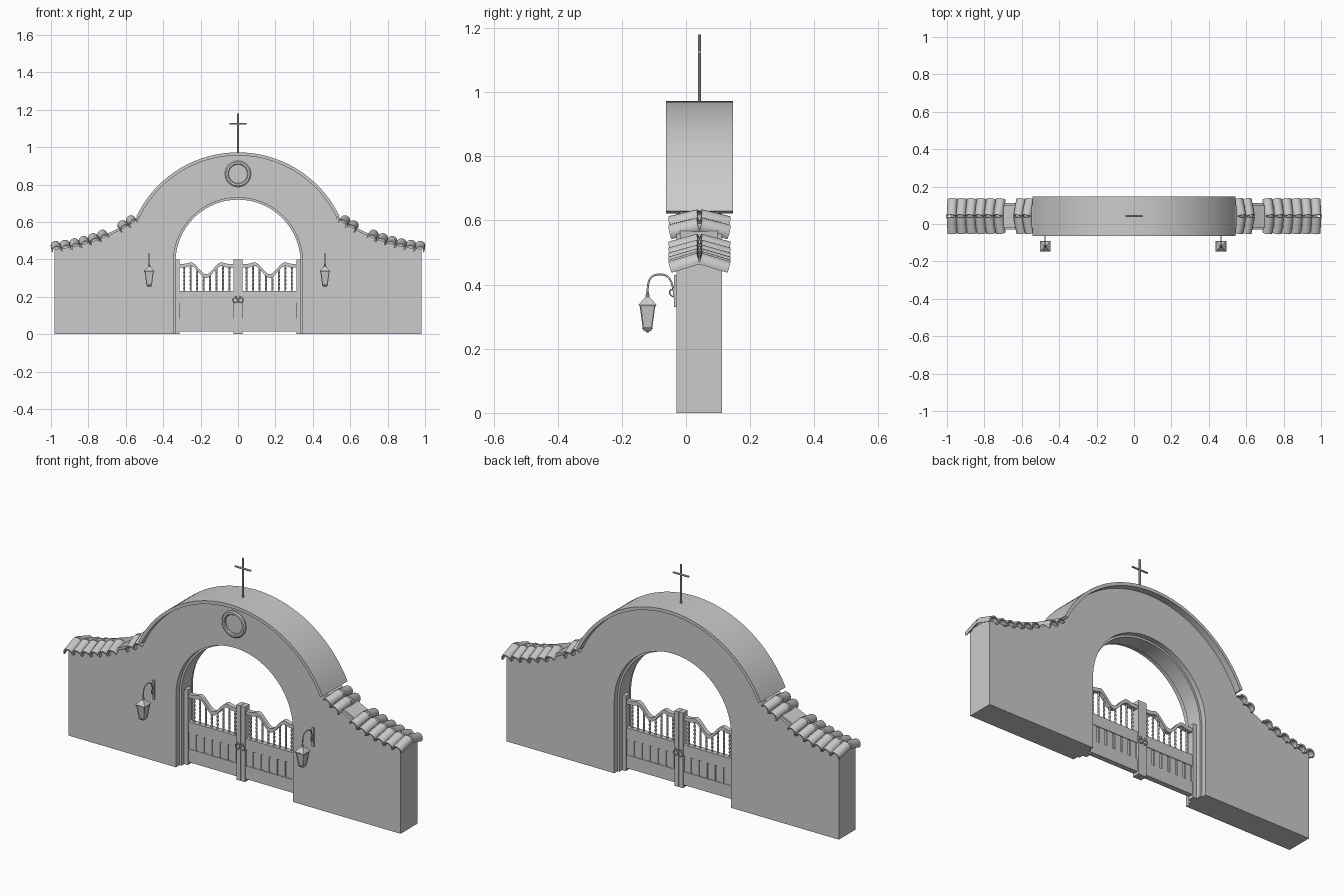
import bpy, bmesh, math
from mathutils import Matrix, Vector

if "Cube" in bpy.data.objects:
    bpy.data.objects.remove(bpy.data.objects["Cube"])

grey = bpy.data.materials.new("plain_grey")
grey.use_nodes = True
grey.diffuse_color = (0.6, 0.6, 0.6, 1)
grey.node_tree.nodes["Principled BSDF"].inputs["Base Color"].default_value = (0.6, 0.6, 0.6, 1)

MID = 0.042            # depth of the wall's centre line


def smooth(obj):
    bpy.ops.object.select_all(action="DESELECT")
    obj.select_set(True)
    bpy.context.view_layer.objects.active = obj
    bpy.ops.object.shade_smooth_by_angle(angle=math.radians(35))


def finish(name, bm, soft=False):
    bmesh.ops.recalc_face_normals(bm, faces=bm.faces)
    mesh = bpy.data.meshes.new(name)
    bm.to_mesh(mesh)
    bm.free()
    mesh.materials.append(grey)
    obj = bpy.data.objects.new(name, mesh)
    bpy.context.collection.objects.link(obj)
    if soft:
        smooth(obj)
    return obj


def prism(name, outline, y0, y1, soft=False):
    """Extrude an x-z outline along y."""
    bm = bmesh.new()
    face = bm.faces.new([bm.verts.new((x, y0, z)) for x, z in outline])
    new = bmesh.ops.extrude_face_region(bm, geom=[face])["geom"]
    bmesh.ops.translate(bm, vec=(0, y1 - y0, 0),
                        verts=[v for v in new if isinstance(v, bmesh.types.BMVert)])
    return finish(name, bm, soft)


def box(name, x0, x1, y0, y1, z0, z1):
    return prism(name, [(x0, z0), (x1, z0), (x1, z1), (x0, z1)], y0, y1)


def cone(name, loc, r1, r2, depth, sides, turn=0.0, axis="Z", panel=0.0):
    bm = bmesh.new()
    bmesh.ops.create_cone(bm, cap_ends=True, segments=sides, radius1=r1, radius2=r2, depth=depth)
    if panel:
        sides_only = [f for f in bm.faces if abs(f.normal.z) < 0.7]
        bmesh.ops.inset_individual(bm, faces=sides_only, thickness=panel, depth=-panel)
    rot = Matrix.Rotation(turn, 4, "Z")
    if axis == "X":
        rot = Matrix.Rotation(math.pi / 2, 4, "Y") @ rot
    bmesh.ops.transform(bm, matrix=Matrix.Translation(loc) @ rot, verts=bm.verts)
    return finish(name, bm, sides > 4)


def tube(name, points, radius, cyclic=False):
    curve = bpy.data.curves.new(name, "CURVE")
    curve.dimensions = "3D"
    curve.bevel_depth = radius
    curve.bevel_resolution = 2
    curve.use_fill_caps = True
    spline = curve.splines.new("NURBS")
    spline.points.add(len(points) - 1)
    for p, co in zip(spline.points, points):
        p.co = (*co, 1)
    spline.use_endpoint_u = True
    spline.use_cyclic_u = cyclic
    spline.order_u = 3
    curve.materials.append(grey)
    obj = bpy.data.objects.new(name, curve)
    bpy.context.collection.objects.link(obj)
    return obj


def arc(radius, cz, a0, a1, steps):
    angles = [math.radians(a0 + (a1 - a0) * i / steps) for i in range(steps + 1)]
    return [(radius * math.cos(a), cz + radius * math.sin(a)) for a in angles]


def mirrored(points):
    return [(-x, z) for x, z in reversed(points)]


def wall_top(x):
    t = 0.98 - abs(x)
    return 0.455 + 0.066 * t + 0.658 * t * t


# Wall with arched head and arched opening
shoulder = [(0.98 - 0.45 * i / 12, wall_top(0.98 - 0.45 * i / 12)) for i in range(13)]
head = arc(0.587, 0.37, 26, 154, 40)[1:-1]
opening = [(-0.345, 0)] + arc(0.345, 0.385, 180, 0, 40) + [(0.345, 0)]
prism("wall", [(0.98, 0)] + shoulder + head + mirrored(shoulder) + [(-0.98, 0)] + opening,
      -0.03, 0.112, True)

# Stepped lining inside the opening
lining = [(0.347, 0)] + arc(0.347, 0.385, 0, 180, 40) + [(-0.347, 0)]
inner = [(-0.334, 0)] + arc(0.334, 0.385, 180, 0, 40) + [(0.334, 0)]
prism("opening_lining", lining + inner, 0.0, 0.085, True)

# Overhanging cap over the arch
prism("arch_cap", arc(0.602, 0.37, 25.5, 154.5, 48) + arc(0.585, 0.37, 154.5, 25.5, 48),
      -0.063, 0.147, True)

# Ring ornament on the front
bm = bmesh.new()
rows = []
for r, y in ((0.07, -0.029), (0.07, -0.037), (0.064, -0.042), (0.054, -0.042), (0.05, -0.037), (0.05, -0.029)):
    rows.append([bm.verts.new((x, y, z)) for x, z in arc(r, 0.857, 0, 360, 32)[:-1]])
for a, b in zip(rows, rows[1:]):
    for i in range(32):
        j = (i + 1) % 32
        bm.faces.new((a[i], a[j], b[j], b[i]))
finish("ring_ornament", bm, True)

# Cross on top
cone("cross_upright", (0, MID, 1.07), 0.005, 0.005, 0.22, 10)
cone("cross_bar", (0, MID, 1.125), 0.005, 0.005, 0.092, 10, axis="X")

# Roof tiles along both shoulders, sloping to front and back
tile = prism("roof_tile", arc(0.027, 0, -10, 190, 10) + arc(0.02, 0, 190, -10, 10), 0.0, 0.093, True)
tile_mesh = tile.data
bpy.data.objects.remove(tile)
centres = [0.975 - 0.05 * i for i in range(6)] + [0.618, 0.573]
for side, label in ((1, "left"), (-1, "right")):
    bed = [(side * x, z + 0.012) for x, z in shoulder]
    prism(label + "_tile_bed", bed + [(x, z - 0.03) for x, z in reversed(bed)], -0.018, 0.1)
    for x in centres:
        slope = math.atan((wall_top(x - 0.01) - wall_top(x + 0.01)) / 0.02)
        for back in (0, 1):
            obj = bpy.data.objects.new(label + "_roof_tile", tile_mesh)
            bpy.context.collection.objects.link(obj)
            obj.matrix_world = (Matrix.Translation((side * x, MID, wall_top(x) + 0.018))
                                @ Matrix.Rotation(side * (slope + 0.12), 4, "Y")
                                @ Matrix.Rotation(math.pi * (1 - back), 4, "Z")
                                @ Matrix.Rotation(-0.3, 4, "X"))

# Hanging lanterns on wall brackets
for x, label in ((0.465, "left"), (-0.475, "right")):
    y = -0.12
    turn = math.pi / 4
    box(label + "_bracket_plate", x - 0.006, x + 0.006, -0.037, -0.029, 0.33, 0.43)
    tube(label + "_bracket_hook", [(x, -0.034, 0.35), (x, -0.04, 0.40), (x, -0.06, 0.432),
                                   (x, -0.10, 0.432), (x, y, 0.41), (x, y, 0.37)], 0.003)
    tube(label + "_bracket_scroll", [(x, -0.034, 0.36), (x, -0.05, 0.365), (x, -0.052, 0.385),
                                     (x, -0.042, 0.385)], 0.002)
    cone(label + "_lantern_finial", (x, y, 0.368), 0.007, 0.004, 0.014, 8)
    cone(label + "_lantern_roof", (x, y, 0.349), 0.04, 0.009, 0.024, 4, turn)
    cone(label + "_lantern_rim", (x, y, 0.335), 0.036, 0.04, 0.006, 4, turn)
    cone(label + "_lantern_body", (x, y, 0.298), 0.021, 0.034, 0.07, 4, turn, panel=0.003)
    cone(label + "_lantern_base", (x, y, 0.26), 0.016, 0.024, 0.008, 4, turn)
    cone(label + "_lantern_knob", (x, y, 0.254), 0.004, 0.007, 0.006, 8)


def rail_top(x):
    d = abs(x - 0.17) / 0.075
    shoulder_rise = 0.008 * math.exp(-((d - 1.1) / 0.25) ** 2)
    dip = 0.055 * (0.5 + 0.5 * math.cos(math.pi * d)) if d < 1 else 0
    return 0.376 - dip + shoulder_rise


def baluster(name, x, z0, z1):
    """Thin square bar twisted about its length."""
    bm = bmesh.new()
    steps = 20
    rows = []
    for i in range(steps + 1):
        z = z0 + (z1 - z0) * i / steps
        ring = []
        for k in range(4):
            a = k * math.pi / 2 + (z - z0) * 75
            ring.append(bm.verts.new((x + 0.0055 * math.cos(a), MID + 0.0055 * math.sin(a), z)))
        rows.append(ring)
    for a, b in zip(rows, rows[1:]):
        for k in range(4):
            bm.faces.new((a[k], a[(k + 1) % 4], b[(k + 1) % 4], b[k]))
    bm.faces.new(rows[0])
    bm.faces.new(rows[-1])
    return finish(name, bm)


# Double gate, one leaf per side
for side, label in ((1, "left"), (-1, "right")):
    def bar(part, xa, xb, half, z0, z1):
        lo, hi = sorted((side * xa, side * xb))
        box(label + "_gate_" + part, lo, hi, MID - half, MID + half, z0, z1)

    bar("hinge_post", 0.313, 0.336, 0.018, 0.0, 0.40)
    bar("meeting_post", 0.001, 0.025, 0.02, 0.0, 0.40)
    bar("panel", 0.02, 0.32, 0.006, 0.02, 0.225)
    bar("middle_rail", 0.02, 0.32, 0.014, 0.17, 0.23)
    bar("bottom_rail", 0.02, 0.32, 0.014, 0.015, 0.085)
    for i in range(6):
        centre = 0.05 + 0.0475 * i
        bar("board", centre - 0.017, centre + 0.017, 0.011, 0.08, 0.175)
    xs = [0.022 + 0.295 * i / 40 for i in range(41)]
    band = [(side * x, rail_top(x)) for x in xs]
    prism(label + "_gate_top_rail", band + [(x, z - 0.02) for x, z in reversed(band)],
          MID - 0.012, MID + 0.012, True)
    for i in range(8):
        x = 0.046 + 0.0345 * i
        baluster(label + "_gate_baluster", side * x, 0.225, rail_top(x) - 0.01)
    # Ring handles on the meeting posts
    for face in (-1, 1):
        y = MID + face * 0.024
        ring = [(side * 0.014 + x, y, z) for x, z in arc(0.013, 0.182, 0, 360, 12)[:-1]]
        tube(label + "_gate_ring_handle", ring, 0.003, True)
        cone(label + "_gate_handle_boss", (side * 0.014, y, 0.197), 0.006, 0.006, 0.012, 8)
